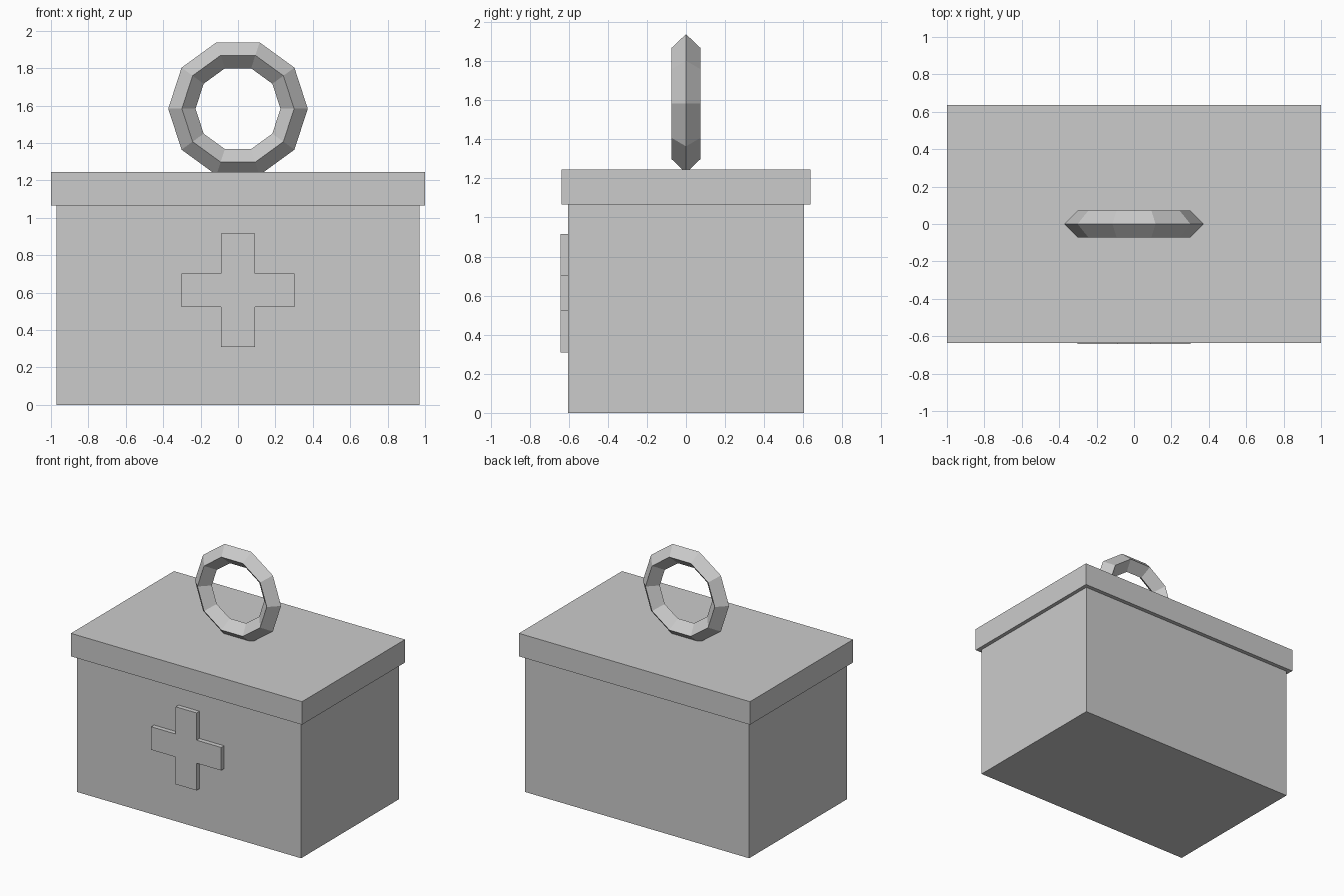
import bpy, bmesh, math

if "Cube" in bpy.data.objects:
    bpy.data.objects.remove(bpy.data.objects["Cube"])

grey = bpy.data.materials.new("plain_grey")
grey.diffuse_color = (0.6, 0.6, 0.6, 1)
grey.use_nodes = True
grey.node_tree.nodes["Principled BSDF"].inputs["Base Color"].default_value = grey.diffuse_color


def finish(name, bm):
    bmesh.ops.recalc_face_normals(bm, faces=bm.faces)
    mesh = bpy.data.meshes.new(name)
    bm.to_mesh(mesh)
    bm.free()
    mesh.materials.append(grey)
    obj = bpy.data.objects.new(name, mesh)
    bpy.context.collection.objects.link(obj)
    return obj


def box(name, half_x, half_y, z0, z1):
    bm = bmesh.new()
    bmesh.ops.create_cube(bm, size=1)
    for v in bm.verts:
        v.co = (v.co.x * 2 * half_x, v.co.y * 2 * half_y,
                z0 if v.co.z < 0 else z1)
    return finish(name, bm)


# Case and overhanging lid
box("case_body", 0.97, 0.605, 0, 1.065)
box("case_lid", 1.0, 0.637, 1.065, 1.245)

# Raised cross on the front: one quarter of the outline turned four times
arm, half = 0.303, 0.09
quarter = [(arm, -half), (arm, half), (half, half)]
bm = bmesh.new()
verts = []
for k in range(4):
    c, s = round(math.cos(k * math.pi / 2)), round(math.sin(k * math.pi / 2))
    for x, z in quarter:
        verts.append(bm.verts.new((c * x - s * z, -0.605, 0.612 + s * x + c * z)))
face = bm.faces.new(verts)
out = bmesh.ops.extrude_face_region(bm, geom=[face], use_keep_orig=True)
for v in out["geom"]:
    if isinstance(v, bmesh.types.BMVert):
        v.co.y = -0.641
finish("front_cross", bm)

# Ring handle: ten segments with a diamond section, standing upright
bpy.ops.mesh.primitive_torus_add(
    major_segments=10, minor_segments=4, major_radius=0.3, minor_radius=0.073,
    location=(0, 0, 1.583), rotation=(math.pi / 2, 0, 0))
handle = bpy.context.object
handle.name = "ring_handle"
handle.data.materials.append(grey)
